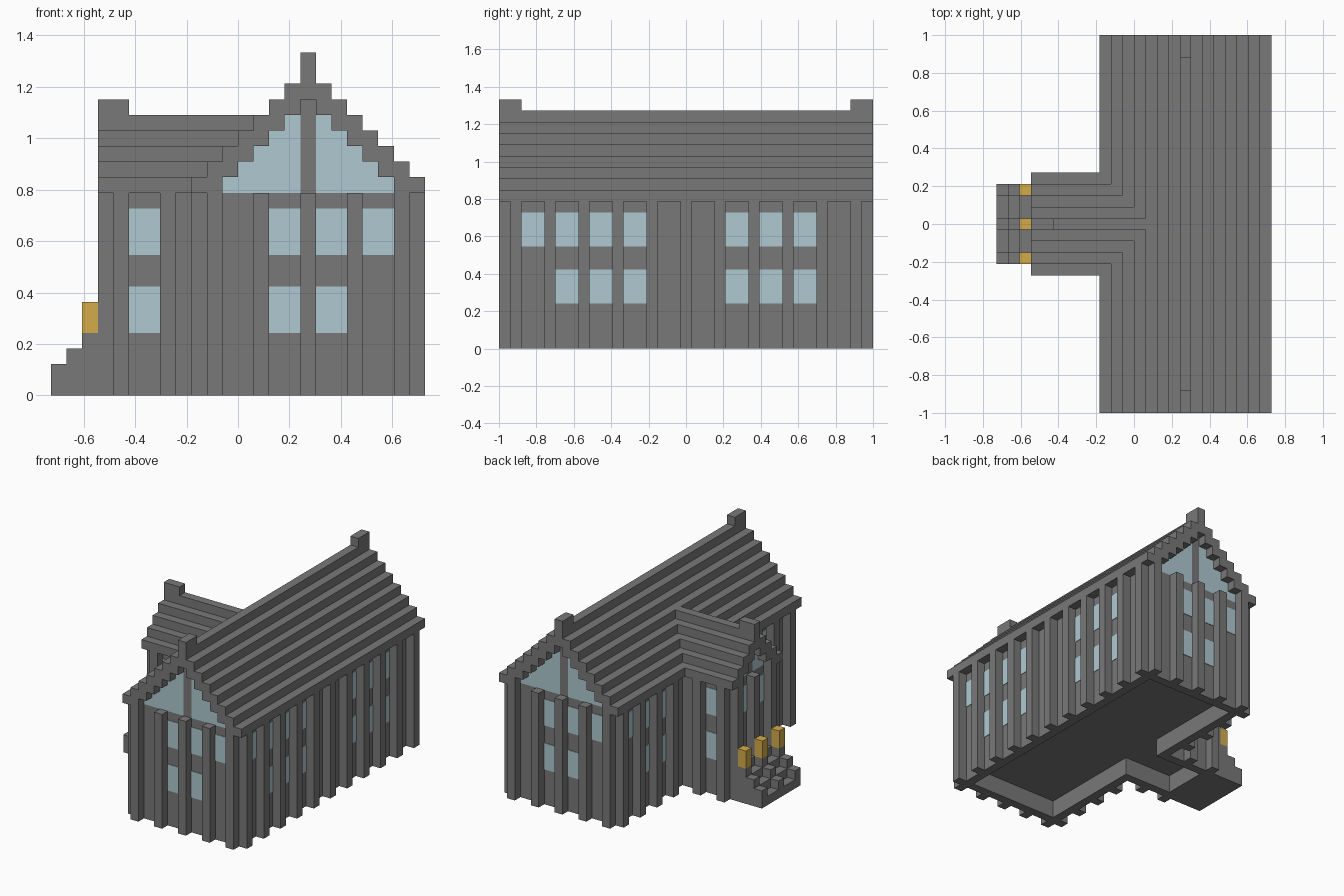
import bpy
import bmesh

cube = bpy.data.objects.get("Cube")
if cube:
    bpy.data.objects.remove(cube)

U = 2 / 33            # one building block
W, L = 24, 33         # footprint in blocks
WALL = 13             # wall height in blocks
LOWER, UPPER = (4, 7), (9, 12)
PLATE = 0.06          # how far panes stand out of the wall, in blocks


def material(name, rgb):
    mat = bpy.data.materials.new(name)
    mat.use_nodes = True
    mat.diffuse_color = (*rgb, 1)
    mat.node_tree.nodes["Principled BSDF"].inputs["Base Color"].default_value = (*rgb, 1)
    return mat


STONE = material("grey stone", (0.19, 0.19, 0.19))
GLASS = material("pale blue glass", (0.43, 0.59, 0.64))
GOLD = material("amber lamp", (0.66, 0.41, 0.07))


def build(name, mat, boxes):
    """One object made of boxes given as (x, y, z) ranges in blocks."""
    bm = bmesh.new()
    for xs, ys, zs in boxes:
        verts = bmesh.ops.create_cube(bm, size=1)["verts"]
        for v in verts:
            v.co = ((xs[v.co.x > 0] - W / 2) * U,
                    (ys[v.co.y > 0] - L / 2) * U,
                    zs[v.co.z > 0] * U)
    mesh = bpy.data.meshes.new(name)
    bm.to_mesh(mesh)
    bm.free()
    mesh.materials.append(mat)
    obj = bpy.data.objects.new(name, mesh)
    bpy.context.collection.objects.link(obj)


def one(a):
    return (a, a + 1)


def turned(boxes):
    """The same boxes turned half round about the middle of the main hall."""
    return [((33 - x[1], 33 - x[0]), (L - y[1], L - y[0]), z) for x, y, z in boxes]


def flipped(boxes):
    """The same boxes mirrored from front to back."""
    return [(x, (L - y[1], L - y[0]), z) for x, y, z in boxes]


full = (0, WALL)

# Walls of the main hall and the side wing
build("hall_walls", STONE, [
    ((10, 23), one(1), full), ((10, 23), one(31), full),
    (one(22), (2, 31), full),
    (one(10), (2, 14), full), (one(10), (19, 31), full)])
build("wing_walls", STONE, [
    ((4, 10), one(13), full), ((4, 10), one(19), full),
    (one(4), (14, 19), full)])

# Raised floor slab
build("floor", STONE, [((11, 22), (2, 31), (2, 3)), ((5, 11), (14, 19), (2, 3))])

# Pilasters
end_pilasters = [(one(i), one(0), full) for i in range(10, 23, 3)]
build("end_pilasters", STONE, end_pilasters + flipped(end_pilasters))
rows = range(1, 32, 3)
build("side_pilasters", STONE,
      [(one(23), one(j), full) for j in rows] +
      [(one(9), one(j), full) for j in rows if not 12 < j < 20])
wing_side = [(one(i), one(12), full) for i in (4, 7)]
build("wing_pilasters", STONE, wing_side + flipped(wing_side) +
      [(one(3), one(j), full) for j in (13, 16, 19)])

# Window panes
end_panes = [((i, i + 2), (1 - PLATE, 1.05), z)
             for i, zs in ((14, (LOWER, UPPER)), (17, (LOWER, UPPER)), (20, (UPPER,)))
             for z in zs]
build("end_windows", GLASS, end_panes + turned(end_panes))

side_panes = [((22.95, 23 + PLATE), (j, j + 2), z)
              for j in (2, 5, 8, 11, 20, 23, 26)
              for z in ((UPPER,) if j == 2 else (LOWER, UPPER))]
far_panes = [b for b in turned(side_panes) if b[1][1] <= 12 or b[1][0] >= 21]
build("side_windows", GLASS, side_panes + far_panes)

wing_panes = [((5, 7), (13 - PLATE, 13.05), z) for z in (LOWER, UPPER)]
build("wing_windows", GLASS, wing_panes + flipped(wing_panes) +
      [((4 - PLATE, 4.05), (j, j + 2), UPPER) for j in (14, 17)])

# Stepped roofs, two blocks thick and cut level at the eaves
hall_roof = [(one(16 + s * d), (0, L), (max(WALL, 19 - d), 21 - d))
             for d in range(8) for s in ((1, -1) if d else (1,))]
build("hall_roof", STONE, hall_roof)
wing_roof = [((3, 13 - d), one(16 + s * d), (max(WALL, 16 - d), 18 - d))
             for d in range(5) for s in ((1, -1) if d else (1,))]
build("wing_roof", STONE, wing_roof)

# Ridge blocks
ridge = [(one(16), (0, 2), (21, 22))]
build("ridge_blocks", STONE, ridge + flipped(ridge) + [((3, 5), one(16), (18, 19))])

# Glazed gables with a middle post
gable = [(one(16 + s * d), one(1), (WALL, 19 - d)) for d in range(1, 6) for s in (1, -1)]
build("hall_gable_glass", GLASS, gable + flipped(gable))
build("wing_gable_glass", GLASS,
      [(one(4), one(16 + s * d), (WALL, 16 - d)) for d in (1, 2) for s in (1, -1)])
post = [(one(16), one(1), (WALL, 19))]
build("gable_posts", STONE, post + flipped(post) + [(one(4), one(16), (WALL, 16))])

# Entrance steps up to the wing wall, their railings and lamps
build("steps", STONE, [(one(i), (j, j + 2), (0, i + 1)) for i in range(4) for j in (14, 17)])
build("step_railings", STONE,
      [(one(i), one(j), (0, i + 2)) for i in range(3) for j in (13, 16, 19)])
build("lamps", GOLD, [(one(2), one(j), (4, 6)) for j in (13, 16, 19)])
